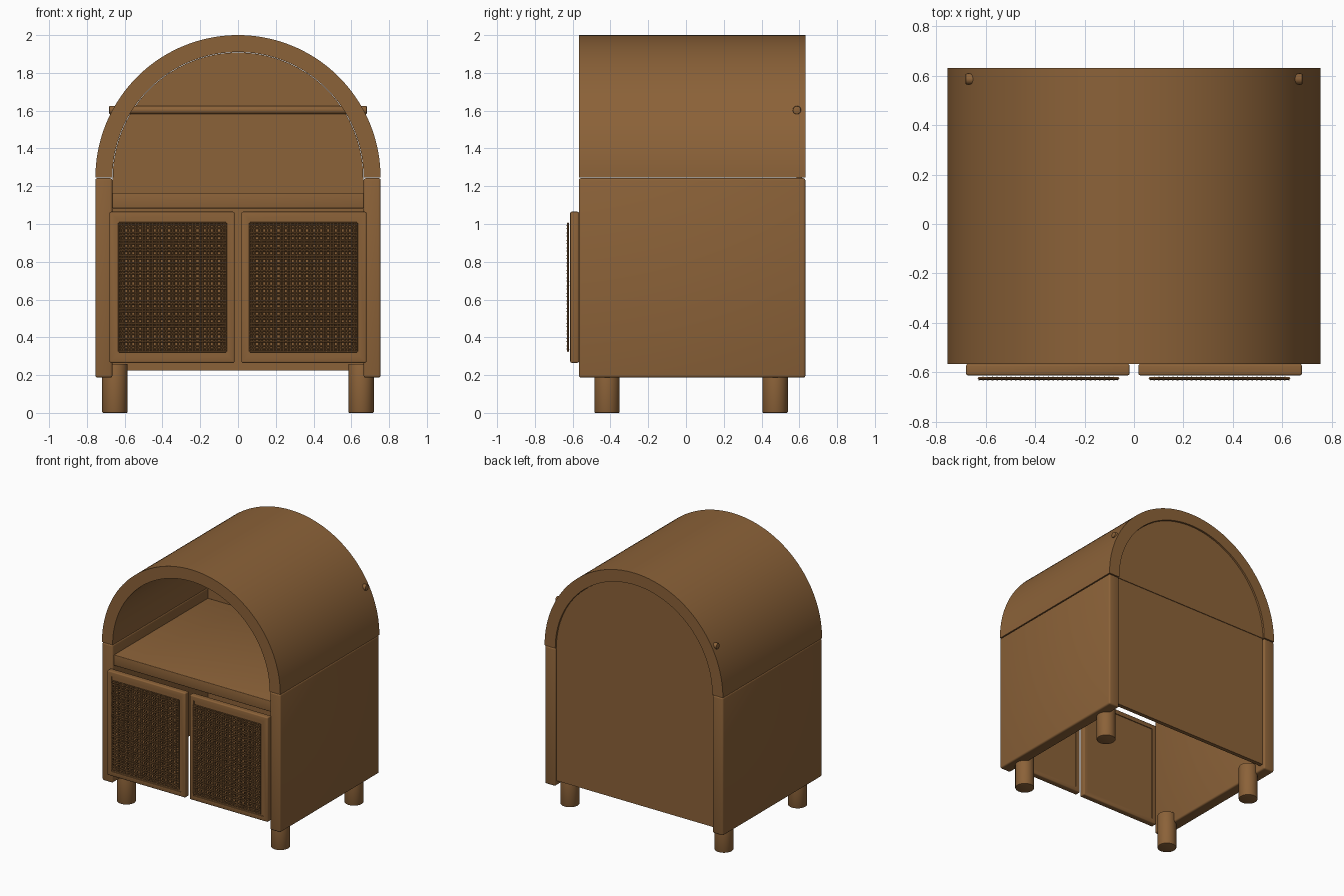
import bpy
import bmesh
from math import pi, sin, cos, radians
from mathutils import Matrix, Vector

if "Cube" in bpy.data.objects:
    bpy.data.objects.remove(bpy.data.objects["Cube"], do_unlink=True)

wood = bpy.data.materials.new("warm_brown_wood")
wood.use_nodes = True
BROWN = (0.26, 0.122, 0.04, 1)
wood.diffuse_color = BROWN
wood.node_tree.nodes["Principled BSDF"].inputs["Base Color"].default_value = BROWN

FRONT, BACK = -0.567, 0.632
OUTER, INNER, SPRING = 0.755, 0.665, 1.245


def finish(name, bm, smooth=True):
    bmesh.ops.recalc_face_normals(bm, faces=bm.faces)
    mesh = bpy.data.meshes.new(name)
    bm.to_mesh(mesh)
    bm.free()
    mesh.materials.append(wood)
    obj = bpy.data.objects.new(name, mesh)
    bpy.context.collection.objects.link(obj)
    if smooth:
        bpy.ops.object.select_all(action="DESELECT")
        obj.select_set(True)
        bpy.context.view_layer.objects.active = obj
        bpy.ops.object.shade_smooth_by_angle(angle=radians(35))
    return obj


def box_mesh(x, y, z, bevel=0.0):
    """Box from (min, max) pairs with softened edges."""
    bm = bmesh.new()
    size = [b - a for a, b in (x, y, z)]
    mid = [(a + b) / 2 for a, b in (x, y, z)]
    bmesh.ops.create_cube(bm, size=1, matrix=Matrix.Translation(mid) @ Matrix.Diagonal((*size, 1)))
    if bevel:
        bmesh.ops.bevel(bm, geom=bm.edges[:], offset=bevel, segments=3, profile=0.5, affect="EDGES")
    return bm


def extrude_profile(name, points, y0, y1):
    """Extrude an (x, z) outline along y."""
    bm = bmesh.new()
    face = bm.faces.new([bm.verts.new((x, y0, z)) for x, z in points])
    new = bmesh.ops.extrude_face_region(bm, geom=[face])["geom"]
    verts = [v for v in new if isinstance(v, bmesh.types.BMVert)]
    bmesh.ops.translate(bm, verts=verts, vec=(0, y1 - y0, 0))
    return finish(name, bm)


def cylinder(name, centre, radius, length, rotation=Matrix(), bevel=0.005):
    bm = bmesh.new()
    bmesh.ops.create_cone(bm, cap_ends=True, segments=32, radius1=radius, radius2=radius,
                          depth=length, matrix=Matrix.Translation(centre) @ rotation)
    rims = [e for e in bm.edges if any(len(f.verts) > 4 for f in e.link_faces)]
    bmesh.ops.bevel(bm, geom=rims, offset=bevel, segments=2, profile=0.5, affect="EDGES")
    return finish(name, bm)


def arc(radius, steps=72):
    return [(radius * cos(pi * i / steps), SPRING + radius * sin(pi * i / steps))
            for i in range(steps + 1)]


# Arched hood
extrude_profile("arched_hood", arc(OUTER) + arc(INNER)[::-1], FRONT, BACK)

# Back: rounded upper panel over a flat lower panel, with a dowel through the hood
extrude_profile("upper_back_panel", arc(INNER - 0.002), 0.585, 0.62)
finish("lower_back_panel", box_mesh((-INNER, INNER), (0.585, 0.615), (0.225, SPRING)))
cylinder("back_dowel", (0, 0.587, 1.603), 0.022, 1.365, Matrix.Rotation(pi / 2, 4, "Y"))

# Shelf board
finish("shelf_board", box_mesh((-INNER, INNER), (FRONT + 0.015, 0.585), (1.083, 1.165), 0.004))


def cane_panel(name, x0, x1, z0, z1, columns=15, rows=17):
    """Woven strands: horizontals pass over and under paired verticals."""
    curve = bpy.data.curves.new(name, "CURVE")
    curve.dimensions = "3D"
    curve.bevel_depth = 0.0045
    curve.bevel_resolution = 0
    curve.use_fill_caps = True
    dx, dz = (x1 - x0) / columns, (z1 - z0) / rows

    def strand(points):
        spline = curve.splines.new("POLY")
        spline.points.add(len(points) - 1)
        for p, co in zip(spline.points, points):
            p.co = (*co, 1)

    for r in range(rows):
        for k in (0.3, 0.7):
            z = z0 + (r + k) * dz
            strand([(x0 + i * dx / 4, -0.626 - 0.0035 * cos(pi * i / 2 + pi * r), z)
                    for i in range(columns * 4 + 1)])
    for c in range(columns):
        for k in (0.3, 0.7):
            x = x0 + (c + k) * dx
            strand([(x, -0.624, z0), (x, -0.624, z1)])
    # Thin border strand
    for a, b in (((x0, z0), (x1, z0)), ((x1, z0), (x1, z1)),
                 ((x1, z1), (x0, z1)), ((x0, z1), (x0, z0))):
        strand([(a[0], -0.625, a[1]), (b[0], -0.625, b[1])])
    curve.materials.append(wood)
    obj = bpy.data.objects.new(name, curve)
    bpy.context.collection.objects.link(obj)


for side, s in (("left", 1), ("right", -1)):
    # Side wall
    finish(side + "_side_wall",
           box_mesh(sorted((s * INNER, s * OUTER)), (FRONT, BACK), (0.187, SPRING - 0.002), 0.012))

    # Door with shallow recessed panels front and back
    bm = box_mesh(sorted((s * 0.018, s * 0.68)), (-0.613, FRONT), (0.265, 1.065), 0.008)
    bm.normal_update()
    panels = [f for f in bm.faces if abs(f.normal.y) > 0.99 and f.calc_area() > 0.3]
    bmesh.ops.inset_individual(bm, faces=panels, thickness=0.04, depth=0)
    bmesh.ops.inset_individual(bm, faces=panels, thickness=0.001, depth=-0.006)
    finish(side + "_door", bm)
    cane_panel(side + "_door_cane", *sorted((s * 0.063, s * 0.63)), 0.325, 1.005)

    # Round legs
    for end, y in (("front", -0.418), ("back", 0.472)):
        cylinder(f"{end}_{side}_leg", (s * 0.652, y, 0.13), 0.067, 0.26)
